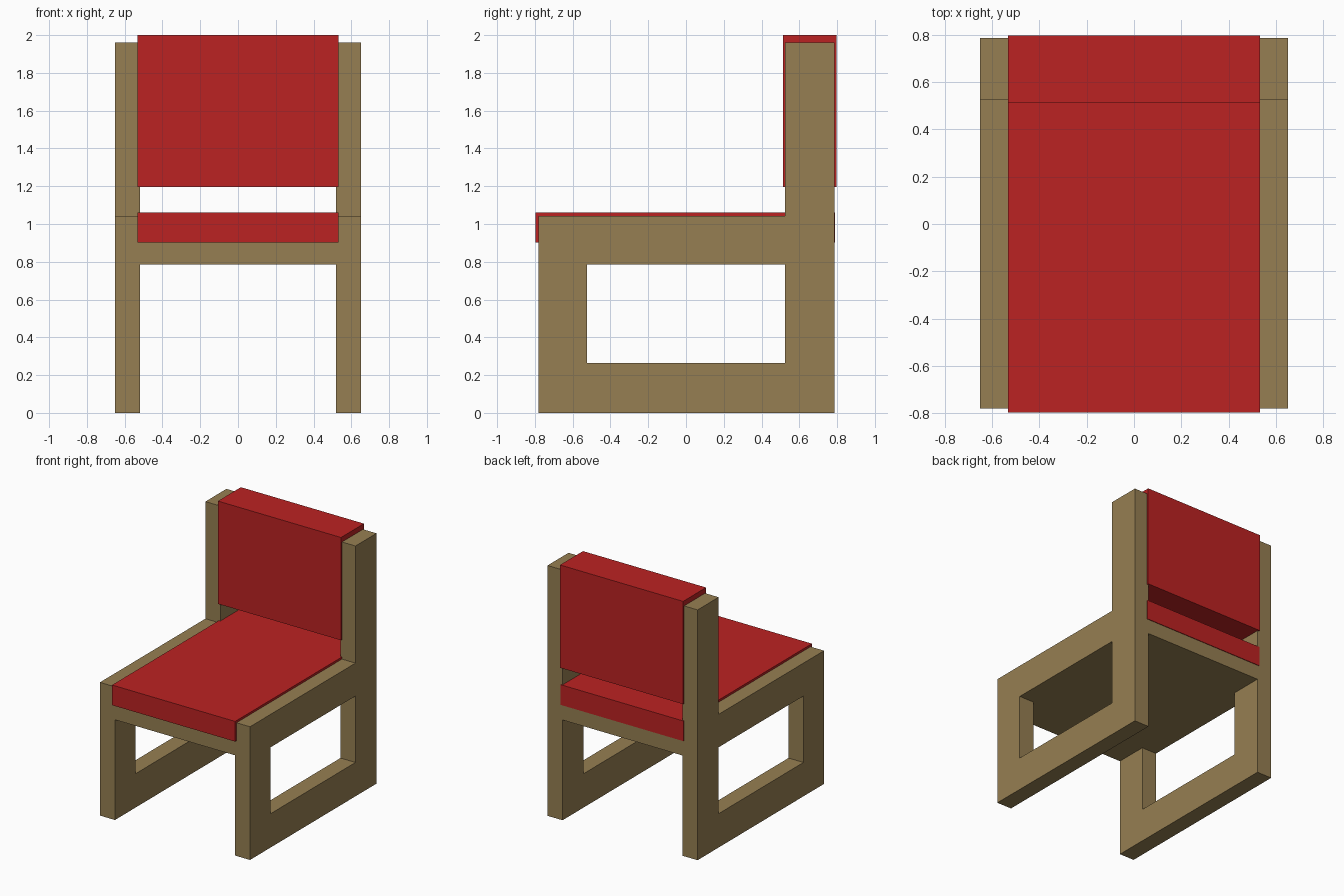
import bpy
import bmesh
from mathutils import Vector

cube = bpy.data.objects.get("Cube")
if cube:
    bpy.data.objects.remove(cube, do_unlink=True)


def make_material(name, colour):
    mat = bpy.data.materials.new(name)
    mat.diffuse_color = colour
    mat.use_nodes = True
    bsdf = next(n for n in mat.node_tree.nodes if n.type == 'BSDF_PRINCIPLED')
    bsdf.inputs["Base Color"].default_value = colour
    return mat


wood = make_material("tan wood", (0.305, 0.212, 0.085, 1))
red = make_material("red upholstery", (0.50, 0.016, 0.016, 1))


def finish(name, bm, mat):
    bmesh.ops.recalc_face_normals(bm, faces=bm.faces)
    mesh = bpy.data.meshes.new(name)
    bm.to_mesh(mesh)
    bm.free()
    mesh.materials.append(mat)
    obj = bpy.data.objects.new(name, mesh)
    bpy.context.collection.objects.link(obj)
    return obj


def box(name, low, high, mat):
    low, high = Vector(low), Vector(high)
    bm = bmesh.new()
    bmesh.ops.create_cube(bm, size=1)
    bmesh.ops.scale(bm, vec=high - low, verts=bm.verts)
    bmesh.ops.translate(bm, vec=(low + high) / 2, verts=bm.verts)
    return finish(name, bm, mat)


def side_frame(name, x_in, x_out):
    """Side outline with a rectangular opening, extruded across its thickness."""
    outline = [(-0.78, 0), (0.785, 0), (0.785, 1.96), (0.525, 1.96),
               (0.525, 1.043), (-0.78, 1.043)]
    opening = [(-0.525, 0.265), (0.525, 0.265), (0.525, 0.785), (-0.525, 0.785)]
    bm = bmesh.new()
    for loop in (outline, opening):
        verts = [bm.verts.new((x_in, y, z)) for y, z in loop]
        for a, b in zip(verts, verts[1:] + verts[:1]):
            bm.edges.new((a, b))
    bmesh.ops.triangle_fill(bm, edges=bm.edges[:], use_beauty=True)
    ext = bmesh.ops.extrude_face_region(bm, geom=bm.faces[:], use_keep_orig=True)
    moved = [g for g in ext["geom"] if isinstance(g, bmesh.types.BMVert)]
    bmesh.ops.translate(bm, vec=(x_out - x_in, 0, 0), verts=moved)
    return finish(name, bm, wood)


# Wooden side frames, each with legs, runner, rail and back post in one piece
for side, s in (("left", 1), ("right", -1)):
    side_frame(side + "_side_frame", s * 0.52, s * 0.65)

# Seat board between the frames
box("seat_board", (-0.52, -0.78, 0.785), (0.52, 0.785, 0.91), wood)

# Cushions, slightly wider than the gap between the frames
box("seat_cushion", (-0.533, -0.797, 0.902), (0.533, 0.79, 1.06), red)
box("back_cushion", (-0.533, 0.513, 1.195), (0.533, 0.797, 2.0), red)
